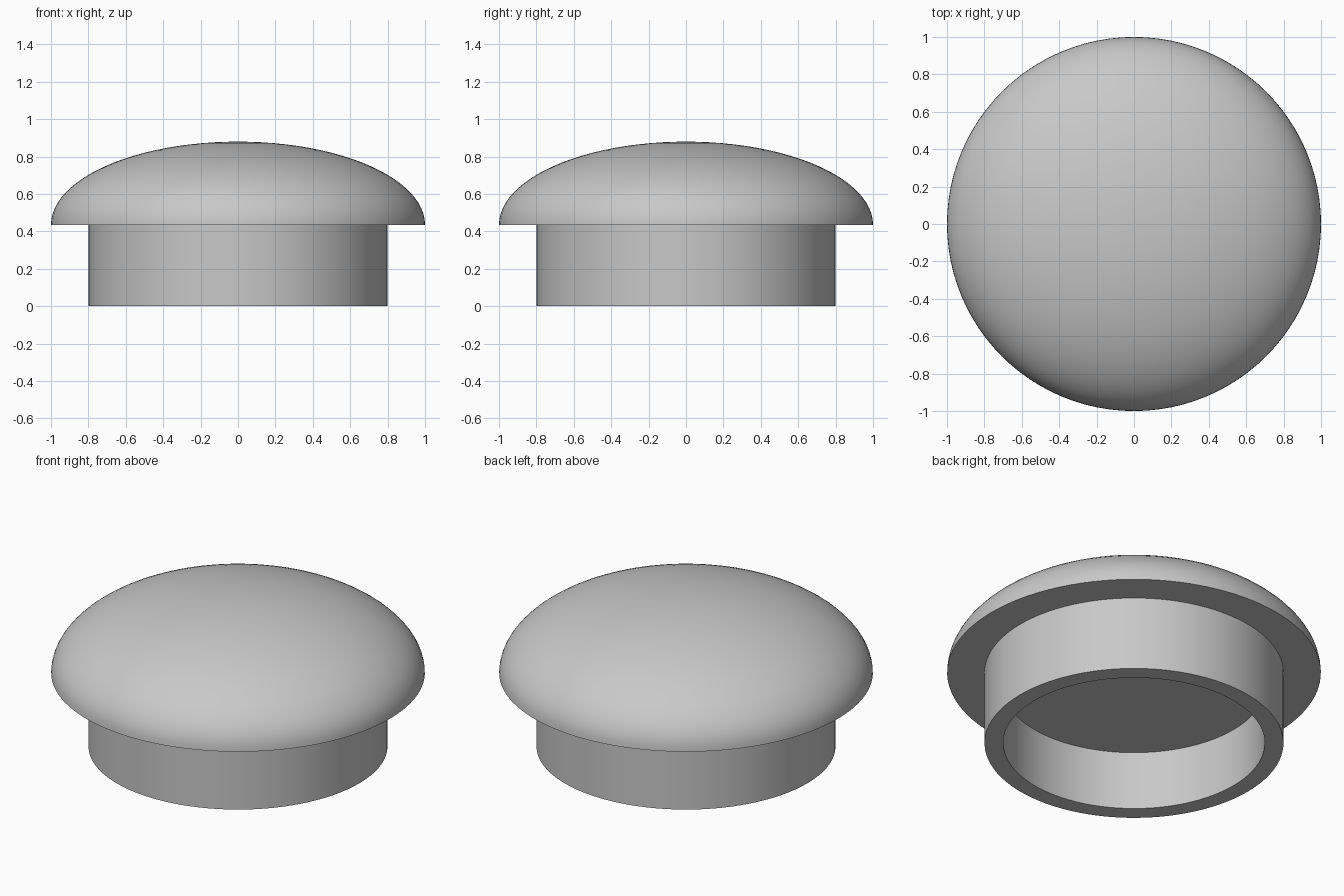
import bpy
import bmesh
from math import cos, sin, pi, radians

cube = bpy.data.objects.get("Cube")
if cube:
    bpy.data.objects.remove(cube, do_unlink=True)

SEGMENTS = 96
RIM_Z, TOP_Z = 0.435, 0.88
STEM_R, BORE_R, BORE_Z = 0.8, 0.7, 0.345

grey = bpy.data.materials.new("plain grey")
grey.use_nodes = True
colour = (0.58, 0.58, 0.58, 1)
grey.diffuse_color = colour
grey.node_tree.nodes["Principled BSDF"].inputs["Base Color"].default_value = colour


def lathe(name, profile):
    """Spin a (radius, height) profile around the z axis."""
    bm = bmesh.new()
    verts = [bm.verts.new((r, 0, z)) for r, z in profile]
    edges = [bm.edges.new(pair) for pair in zip(verts, verts[1:])]
    bmesh.ops.spin(bm, geom=verts + edges, cent=(0, 0, 0), axis=(0, 0, 1),
                   angle=2 * pi, steps=SEGMENTS)
    bmesh.ops.remove_doubles(bm, verts=bm.verts, dist=0.0001)
    bmesh.ops.recalc_face_normals(bm, faces=bm.faces)
    mesh = bpy.data.meshes.new(name)
    bm.to_mesh(mesh)
    bm.free()
    mesh.materials.append(grey)
    obj = bpy.data.objects.new(name, mesh)
    bpy.context.collection.objects.link(obj)
    bpy.ops.object.select_all(action="DESELECT")
    obj.select_set(True)
    bpy.context.view_layer.objects.active = obj
    bpy.ops.object.shade_smooth_by_angle(angle=radians(30))


# One closed plug: blind bore, hollow stem, flat flange and elliptical dome
STEPS = 24
dome = [(cos(a), RIM_Z + (TOP_Z - RIM_Z) * sin(a))
        for a in (pi / 2 * i / STEPS for i in range(STEPS))]
lathe("domed_plug", [(0, BORE_Z), (BORE_R, BORE_Z), (BORE_R, 0), (STEM_R, 0),
                     (STEM_R, RIM_Z)] + dome + [(0, TOP_Z)])
